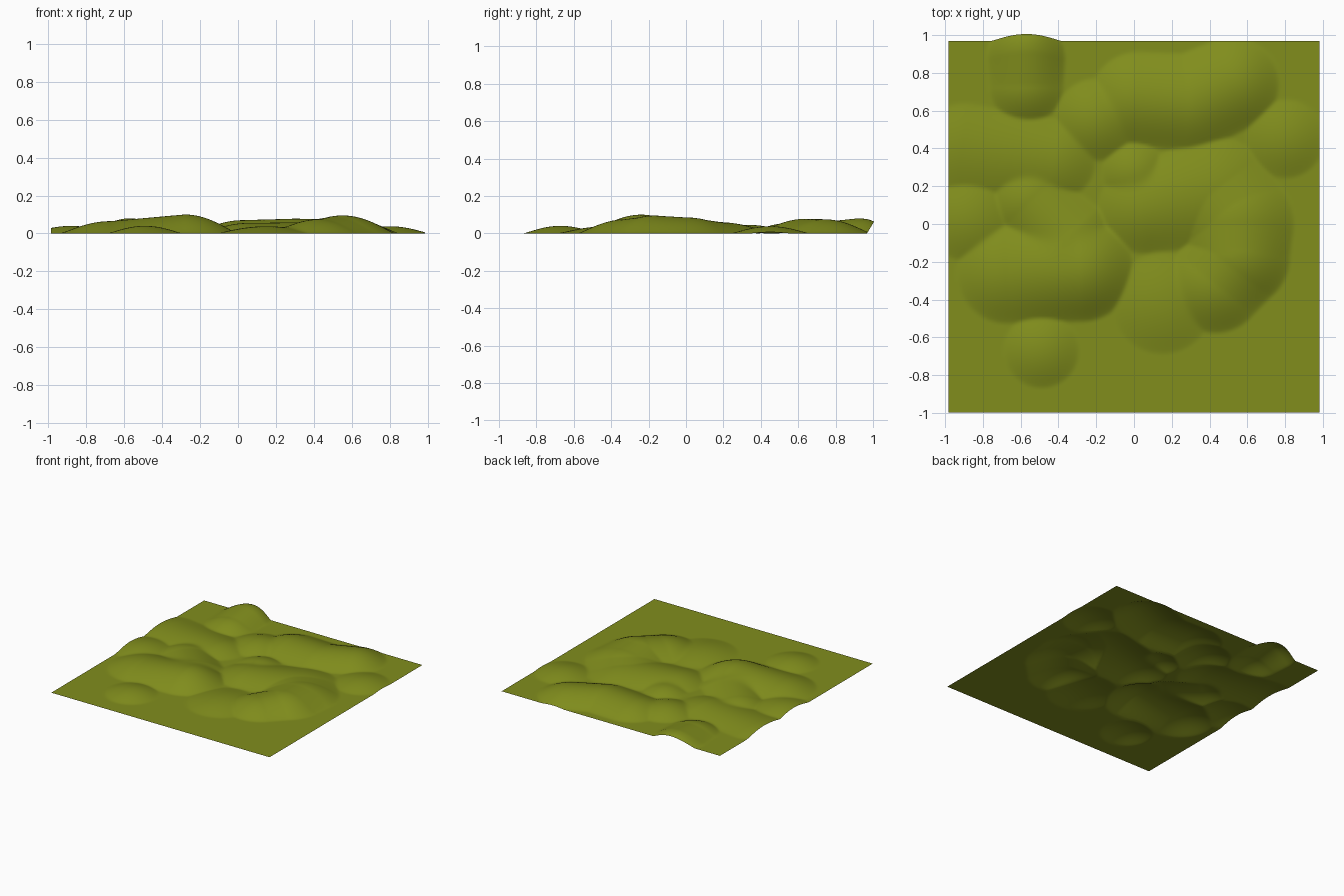
import bpy, bmesh, math
from mathutils import Vector

# Mounds: chains of (x, y, radius, height)
MOUNDS = [
    [(-0.57, 0.88, 0.21, 0.08), (-0.57, 0.73, 0.20, 0.06)],                       # back left knob
    [(0.02, 0.66, 0.25, 0.07), (0.30, 0.64, 0.26, 0.078), (0.52, 0.74, 0.25, 0.075)],  # back ridge
    [(-0.20, 0.55, 0.22, 0.055)],
    [(0.80, 0.45, 0.21, 0.038)],                                                  # right mound
    [(-0.90, 0.40, 0.24, 0.035), (-0.42, 0.34, 0.22, 0.045)],                     # left ridge
    [(-0.88, 0.02, 0.22, 0.04)],
    [(-0.55, 0.12, 0.20, 0.05), (-0.36, -0.08, 0.24, 0.07)],
    [(-0.67, -0.26, 0.27, 0.065), (-0.28, -0.24, 0.28, 0.1)],                     # tall left hill
    [(-0.49, -0.67, 0.20, 0.04)],                                                 # front knob
    [(0.05, 0.08, 0.24, 0.055), (0.42, 0.17, 0.30, 0.06), (0.55, 0.0, 0.30, 0.085),
     (0.55, -0.17, 0.28, 0.095), (0.43, -0.32, 0.26, 0.075)],                     # curved right ridge
    [(0.15, -0.42, 0.27, 0.038)],                                                 # low front mound
    [(0.0, 0.27, 0.17, 0.042)],
]


def chain_height(x, y, chain):
    best = 0.0
    for a, b in zip(chain, chain[1:] or chain):
        dx, dy = b[0] - a[0], b[1] - a[1]
        length2 = dx * dx + dy * dy
        t = 0.0
        if length2 > 0:
            t = max(0.0, min(1.0, ((x - a[0]) * dx + (y - a[1]) * dy) / length2))
        r = a[2] + (b[2] - a[2]) * t
        h = a[3] + (b[3] - a[3]) * t
        d2 = ((x - a[0] - dx * t) ** 2 + (y - a[1] - dy * t) ** 2) / (r * r)
        if d2 < 1:
            best = max(best, h * (1 - d2) ** 1.25)
    return best


def height(x, y):
    # Soft maximum blends neighbouring mounds
    return sum(chain_height(x, y, c) ** 5 for c in MOUNDS) ** 0.2


# Ground sheet
bm = bmesh.new()
bmesh.ops.create_grid(bm, x_segments=150, y_segments=150, size=0.983)
for v in bm.verts:
    x, y = v.co.x, v.co.y - 0.015
    z = height(x, y)
    # The back knob bulges past the edge
    bulge = 0.0
    if abs(x + 0.57) < 0.24:
        bulge = max(0.0, min(1.0, (y - 0.72) / 0.2)) * z * 0.6
    v.co = Vector((x, y + bulge, z))
for f in bm.faces:
    f.smooth = True
top = max(v.co.y for v in bm.verts)
mesh = bpy.data.meshes.new("rolling_ground")
bm.to_mesh(mesh)
bm.free()
ground = bpy.data.objects.new("rolling_ground", mesh)
bpy.context.collection.objects.link(ground)

grass = bpy.data.materials.new("olive_grass")
grass.diffuse_color = (0.22, 0.27, 0.012, 1)
mesh.materials.append(grass)
